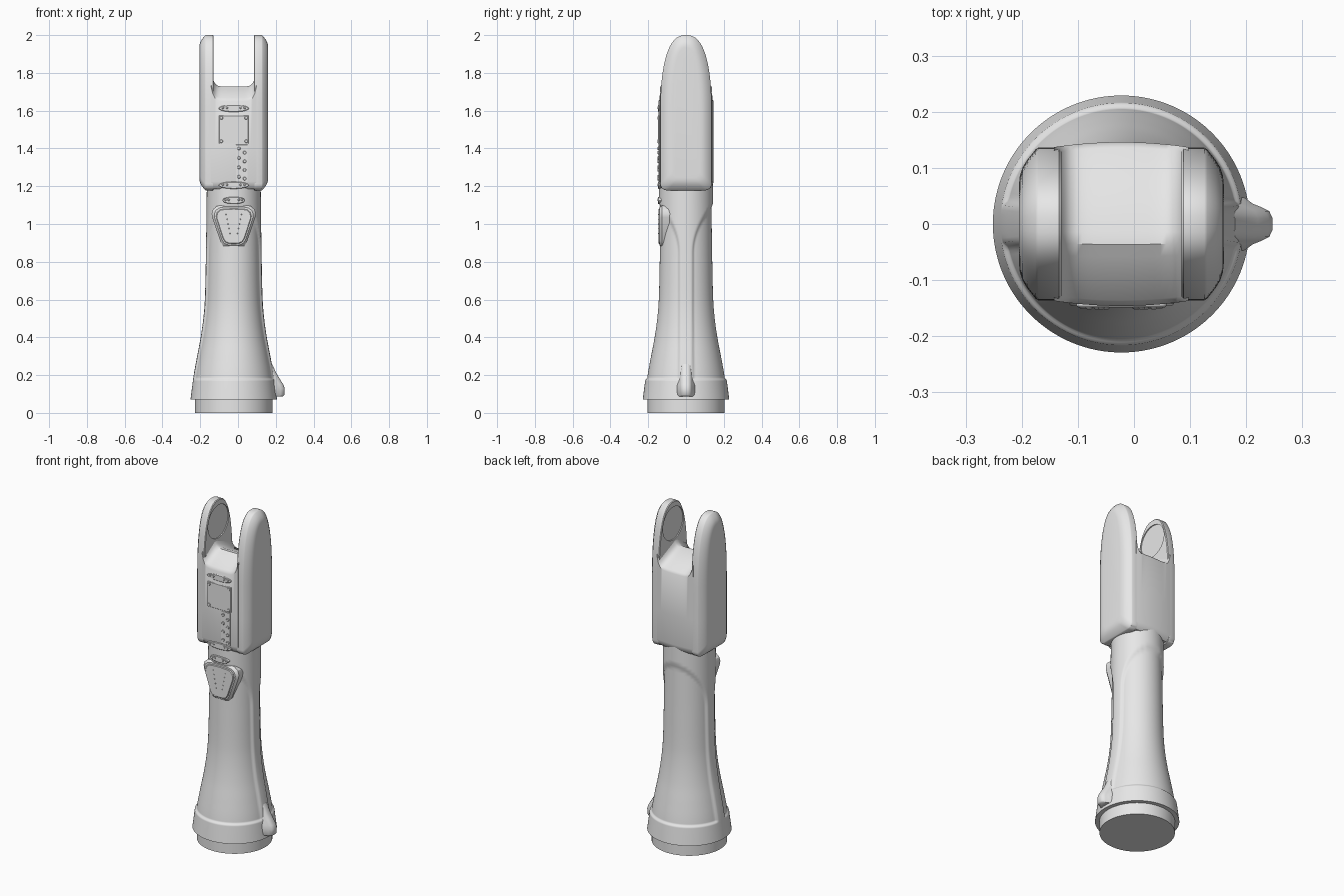
import bpy, bmesh, math

if "Cube" in bpy.data.objects:
    bpy.data.objects.remove(bpy.data.objects["Cube"])

grey = bpy.data.materials.new("plain_grey")
grey.use_nodes = True
grey.diffuse_color = (0.8, 0.8, 0.8, 1)
grey.node_tree.nodes["Principled BSDF"].inputs["Base Color"].default_value = (0.8, 0.8, 0.8, 1)

CX = -0.0225          # axis of the shaft
TAU = math.tau


def loft(name, rings, angle=35):
    """Skin a list of equal-length closed rings and cap both ends."""
    bm = bmesh.new()
    loops = [[bm.verts.new(p) for p in ring] for ring in rings]
    n = len(loops[0])
    for a, b in zip(loops, loops[1:]):
        for i in range(n):
            j = (i + 1) % n
            bm.faces.new((a[i], a[j], b[j], b[i]))
    bm.faces.new(loops[0])
    bm.faces.new(loops[-1])
    bmesh.ops.recalc_face_normals(bm, faces=bm.faces)
    mesh = bpy.data.meshes.new(name)
    bm.to_mesh(mesh)
    bm.free()
    mesh.materials.append(grey)
    ob = bpy.data.objects.new(name, mesh)
    bpy.context.collection.objects.link(ob)
    smooth(ob, angle)
    return ob


def smooth(ob, angle=35):
    bpy.ops.object.select_all(action='DESELECT')
    ob.select_set(True)
    bpy.context.view_layer.objects.active = ob
    bpy.ops.object.shade_smooth_by_angle(angle=math.radians(angle))


def step(t):
    t = min(max(t, 0), 1)
    return t * t * (3 - 2 * t)


def lerp_profile(points, z):
    """Smooth radius through (z, r) points."""
    z = min(max(z, points[0][0]), points[-1][0])
    for k in range(len(points) - 1):
        (z0, r0), (z1, r1) = points[k], points[k + 1]
        if z <= z1:
            def slope(i):
                a, b = points[max(i - 1, 0)], points[min(i + 1, len(points) - 1)]
                return (b[1] - a[1]) / (b[0] - a[0])
            h = z1 - z0
            t = (z - z0) / h
            return (r0 * (1 + 2 * t) * (1 - t) ** 2 + slope(k) * h * t * (1 - t) ** 2
                    + r1 * t * t * (3 - 2 * t) + slope(k + 1) * h * t * t * (t - 1))


def circle(r, z, n=96):
    return [(CX + r * math.cos(TAU * i / n), r * math.sin(TAU * i / n), z) for i in range(n)]


# Base plug
loft("base_plug", [circle(0.205, 0), circle(0.205, 0.09)])

# Flared shaft with sunken front and back panels between two side ribs
SHAFT = [(0.07, 0.229), (0.2, 0.212), (0.3, 0.194), (0.4, 0.175), (0.5, 0.161),
         (0.6, 0.153), (0.8, 0.148), (1.0, 0.145), (1.25, 0.142)]


def shaft_ring(z, n=160):
    r0 = lerp_profile(SHAFT, z)
    rib = 0.03 + 0.1 * max(0, (z - 0.85) / 0.24) ** 2
    ring = []
    for i in range(n):
        a = TAU * i / n
        panel = step((abs(r0 * math.sin(a)) - rib) / 0.016)
        r = r0 - 0.009 * panel * step((z - 0.172) / 0.014)
        ring.append((CX + r * math.cos(a), r * math.sin(a), z))
    return ring


heights = [0.07, 0.12, 0.168] + [0.172 + 0.0035 * k for k in range(6)]
heights += [0.2 + 0.0175 * k for k in range(61)]
loft("shaft", [shaft_ring(z) for z in heights], 40)

# Spur on the left side of the skirt
spur = []
for z, out in [(0.088, 0.238), (0.095, 0.246), (0.13, 0.247), (0.15, 0.24),
               (0.18, 0.221), (0.21, 0.203), (0.26, 0.18)]:
    half = [(0.12, 0.05), (out - 0.05, 0.047), (out - 0.035, 0.036), (out - 0.02, 0.03),
            (out - 0.006, 0.023), (out, 0.01)]
    spur.append([(x, y, z) for x, y in half] + [(x, -y, z) for x, y in reversed(half)])
loft("side_spur", spur, 50)

# Middle block with a ridged saddle floor
SADDLE = [(-1, 1.65), (-0.93, 1.668), (-0.4, 1.715), (-0.25, 1.728), (-0.1, 1.726), (0.93, 1.665),
          (1, 1.65), (1, 1.4), (1, 1.225), (0.96, 1.2), (0.85, 1.185),
          (-0.85, 1.185), (-0.96, 1.2), (-1, 1.225), (-1, 1.4)]
block = []
for k in range(25):
    x = -0.12 + 0.01 * k
    depth = 0.146 - 0.014 * (x / 0.15) ** 2
    lift = 0.03 * abs(x / 0.107) ** 8
    block.append([(CX + x, y * depth, z + (lift if z > 1.6 else 0)) for y, z in SADDLE])
loft("middle_block", block)


# Fork arms: rounded slabs with softened outer faces and round inner recesses
def arm_ring(x, inset):
    w, low, r = 0.136 - inset, 1.178 + inset, 0.035
    half = []
    for k in range(25):
        a = math.pi / 2 * (1 - k / 24)
        c, s = max(math.cos(a), 0) ** 0.8, math.sin(a) ** 0.8
        half.append((w * c * (1 - 0.03 * s), 1.6 + (0.4 - inset) * s))
    half.append((w, 1.4))
    for k in range(7):
        a = math.pi / 2 * k / 6
        half.append((w - r + r * math.cos(a), low + r - r * math.sin(a)))
    other = [(-y, z) for y, z in reversed(half[1:])]
    return [(x, y, z) for y, z in half + other]


for side, label in ((1, "left"), (-1, "right")):
    sections = [(0.107, 0.004), (0.111, 0), (0.148, 0), (0.153, 0.003), (0.168, 0.022),
                (0.176, 0.035), (0.181, 0.05), (0.1825, 0.065)]
    arm = loft(label + "_fork_arm", [arm_ring(CX + side * x, i) for x, i in sections], 40)
    cutter = loft("recess_cutter", [[(CX + side * x, 0.098 * math.cos(TAU * i / 48),
                                      1.868 + 0.098 * math.sin(TAU * i / 48)) for i in range(48)]
                                    for x in (0.09, 0.113)])
    cut = arm.modifiers.new("recess", 'BOOLEAN')
    cut.object = cutter
    cut.solver = 'EXACT'
    bpy.context.view_layer.objects.active = arm
    bpy.ops.object.modifier_apply(modifier="recess")
    bpy.data.objects.remove(cutter)
    smooth(arm, 40)


# Front fittings
def front_plate(name, outline, back, front, rim=0.003):
    """Extrude an (x, z) outline toward the front with a chamfered rim."""
    mx = sum(p[0] for p in outline) / len(outline)
    mz = sum(p[1] for p in outline) / len(outline)
    w = max(abs(p[0] - mx) for p in outline)
    h = max(abs(p[1] - mz) for p in outline)

    def ring(y, d):
        return [(mx + (x - mx) * (1 - d / w), y, mz + (z - mz) * (1 - d / h)) for x, z in outline]
    return loft(name, [ring(back, 0), ring(front + rim, 0), ring(front, rim)], 30)


def oval(x, z, rx, rz, n=32):
    return [(x + rx * math.cos(TAU * i / n), z + rz * math.sin(TAU * i / n)) for i in range(n)]


def rectangle(x0, x1, z0, z1):
    return [(x0, z0), (x1, z0), (x1, z1), (x0, z1)]


def stud(name, x, z, back, front, r=0.009):
    front_plate(name, oval(x, z, r, r, 12), back, front, 0.002)


# Oval lugs with paired studs
for label, z, rx, back in (("top", 1.612, 0.08, -0.13), ("middle", 1.205, 0.08, -0.11),
                           ("lower", 1.125, 0.06, -0.11)):
    front_plate(label + "_lug", oval(CX, z, rx, 0.019), back, -0.149)
    for s in (-1, 1):
        for f in (0.45, 0.72):
            stud(label + "_lug_stud", CX + s * rx * f, z + 0.003, -0.14, -0.152, 0.006)

# Square cover with corner screws
front_plate("square_cover", rectangle(-0.1, 0.055, 1.425, 1.575), -0.13, -0.148, 0.002)
for x in (-0.088, 0.043):
    for z in (1.438, 1.562):
        stud("cover_screw", x, z, -0.14, -0.151)

# Narrow strip with two staggered rows of studs
front_plate("stud_strip", rectangle(-0.012, 0.05, 1.225, 1.42), -0.135, -0.1465, 0.001)
for k in range(4):
    stud("strip_stud", 0.005, 1.25 + 0.05 * k, -0.14, -0.151)
    stud("strip_stud", 0.035, 1.24 + 0.046 * k, -0.14, -0.151)

# Tapered pad: rounded shield body with a raised face
pad_half = [(0, 0.874), (0.035, 0.876), (0.056, 0.885), (0.07, 0.905), (0.114, 1.035),
            (0.117, 1.055), (0.11, 1.078), (0.09, 1.095), (0.06, 1.1), (0, 1.102)]
pad = [(CX + x, z) for x, z in pad_half] + [(CX - x, z) for x, z in pad_half[-2:0:-1]]
front_plate("pad_body", pad, -0.07, -0.14, 0.014)
face = [(CX + (x - CX) * 0.8, 0.988 + (z - 0.988) * 0.82) for x, z in pad]
front_plate("pad_face", face, -0.12, -0.146, 0.004)
for k in range(5):
    for s in (-1, 1):
        stud("pad_dot", CX + s * (0.02 + 0.005 * k), 0.95 + 0.025 * k, -0.14, -0.148, 0.003)
